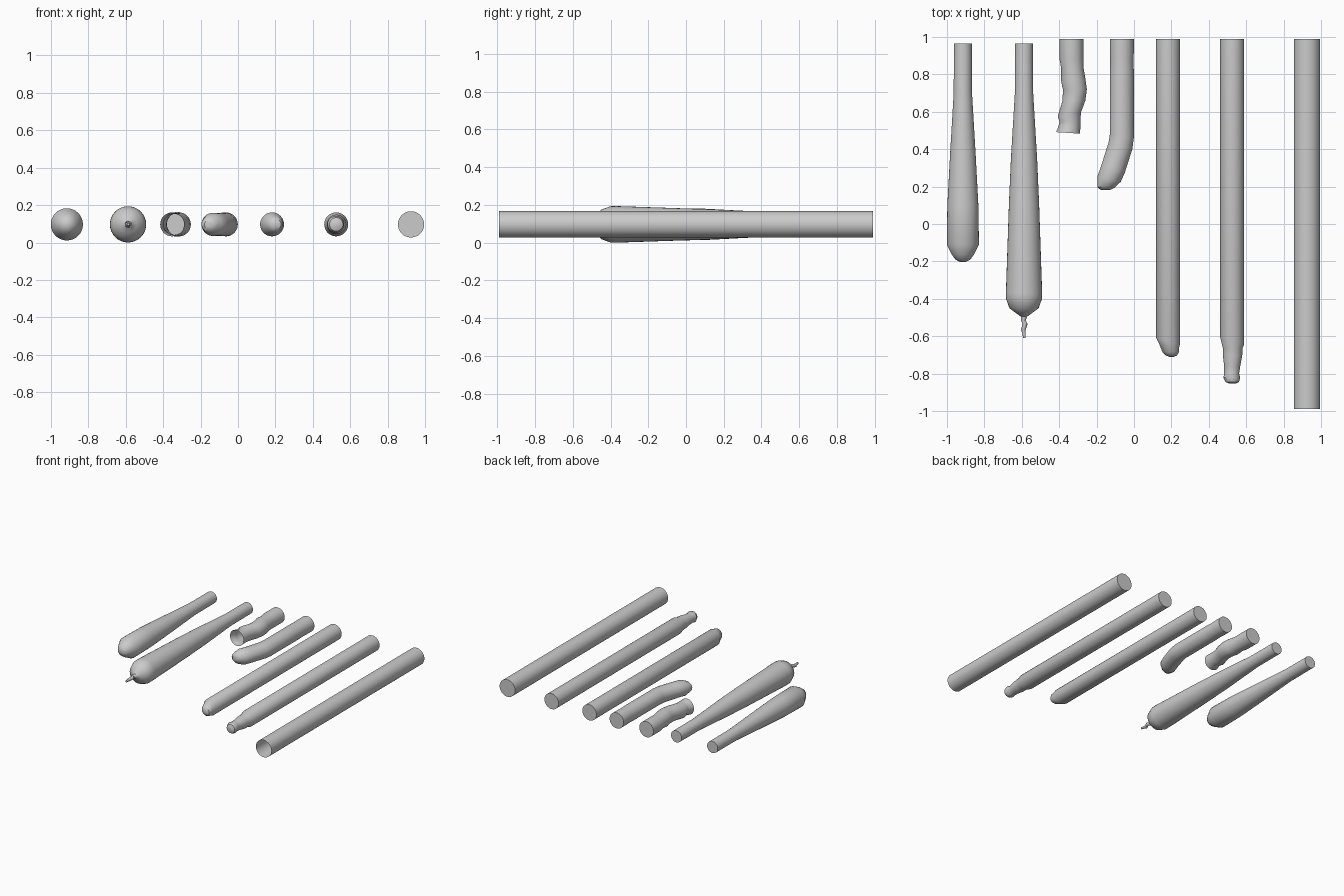
import bpy, bmesh, math

SIDES = 32
Z = 0.1


def roll(name, cx, rings, open_front=False):
    """Loft along -y. Ring: (y, radius, dx, dz, tilt, flatten)."""
    bm = bmesh.new()
    loops = []
    for ring in rings:
        y, r, dx, dz, tilt, flat = tuple(ring) + (0, 0, 0, 1)[len(ring) - 2:]
        loop = []
        for i in range(SIDES):
            a = 2 * math.pi * i / SIDES
            c, s = math.cos(a), math.sin(a)
            loop.append(bm.verts.new((cx + dx + r * c, y + tilt * c, Z + dz + r * flat * s)))
        loops.append(loop)
    for a, b in zip(loops, loops[1:]):
        for i in range(SIDES):
            j = (i + 1) % SIDES
            bm.faces.new((a[i], a[j], b[j], b[i]))
    bm.faces.new(loops[0])
    if not open_front:
        bm.faces.new(loops[-1])
    bmesh.ops.recalc_face_normals(bm, faces=bm.faces)
    me = bpy.data.meshes.new(name)
    bm.to_mesh(me)
    bm.free()
    ob = bpy.data.objects.new(name, me)
    bpy.context.collection.objects.link(ob)
    bpy.ops.object.select_all(action='DESELECT')
    ob.select_set(True)
    bpy.context.view_layer.objects.active = ob
    bpy.ops.object.shade_smooth_by_angle(angle=math.radians(35))
    return ob


R = 0.064

# cone with burnt, blunt tip
roll("burnt_cone", -0.915, [
    (0.965, 0.048), (0.70, 0.049), (0.38, 0.068), (0.1, 0.083), (-0.11, 0.086),
    (-0.165, 0.058), (-0.19, 0.04), (-0.203, 0.015)])

# cone with twisted paper tip
roll("twisted_cone", -0.588, [
    (0.965, 0.048), (0.70, 0.049), (0.35, 0.070), (0.1, 0.081), (-0.37, 0.097),
    (-0.40, 0.096), (-0.45, 0.078), (-0.475, 0.045), (-0.495, 0.017),
    (-0.515, 0.013, -0.004), (-0.535, 0.013, 0.006, 0.004),
    (-0.565, 0.013, -0.004, -0.003), (-0.585, 0.009, 0), (-0.61, 0.007, 0.002)])

# crumpled short stub
roll("crumpled_stub", -0.334, [
    (0.99, R), (0.88, R), (0.83, 0.060, 0.005), (0.77, 0.066, 0.009),
    (0.72, 0.064, 0.018), (0.66, 0.061, 0.013), (0.585, 0.062, -0.012, 0, 0.01),
    (0.55, 0.056, -0.008, 0, 0.005), (0.52, 0.059, -0.012),
    (0.487, 0.064, -0.018, 0, -0.004)], open_front=True)

# bent stub, squashed at the end
roll("bent_stub", -0.065, [
    (0.99, R), (0.92, R), (0.87, 0.062), (0.82, R), (0.47, R, 0, 0, -0.01),
    (0.42, 0.063, -0.007, 0, -0.02), (0.30, 0.061, -0.045, 0, -0.025),
    (0.24, 0.062, -0.068, 0, -0.015), (0.205, 0.055, -0.075, 0, 0.008, 0.85),
    (0.187, 0.036, -0.078, 0, 0.005, 0.8), (0.181, 0.012, -0.076)])

# lit stick with glowing tip
roll("lit_stick", 0.182, [
    (0.99, R), (-0.625, R, 0, 0, -0.018), (-0.655, 0.052, 0.006, 0, -0.01),
    (-0.685, 0.044, 0.014), (-0.703, 0.030, 0.018), (-0.71, 0.012, 0.018)])

# stick with long ash
roll("ash_stick", 0.525, [
    (0.99, R), (-0.625, R, 0, 0, -0.018), (-0.665, 0.052, 0.003),
    (-0.70, 0.052, 0.002), (-0.76, 0.043, 0), (-0.80, 0.040, -0.003),
    (-0.822, 0.045, -0.002), (-0.845, 0.036, 0), (-0.854, 0.015, 0.002)])

# whole unlit stick
roll("whole_stick", 0.925, [(0.99, 0.07), (0.3, 0.07), (-0.99, 0.07)], open_front=True)

# stand everything on the floor
low = min(v.co.z for o in bpy.data.objects for v in o.data.vertices)
for o in bpy.data.objects:
    for v in o.data.vertices:
        v.co.z -= low
